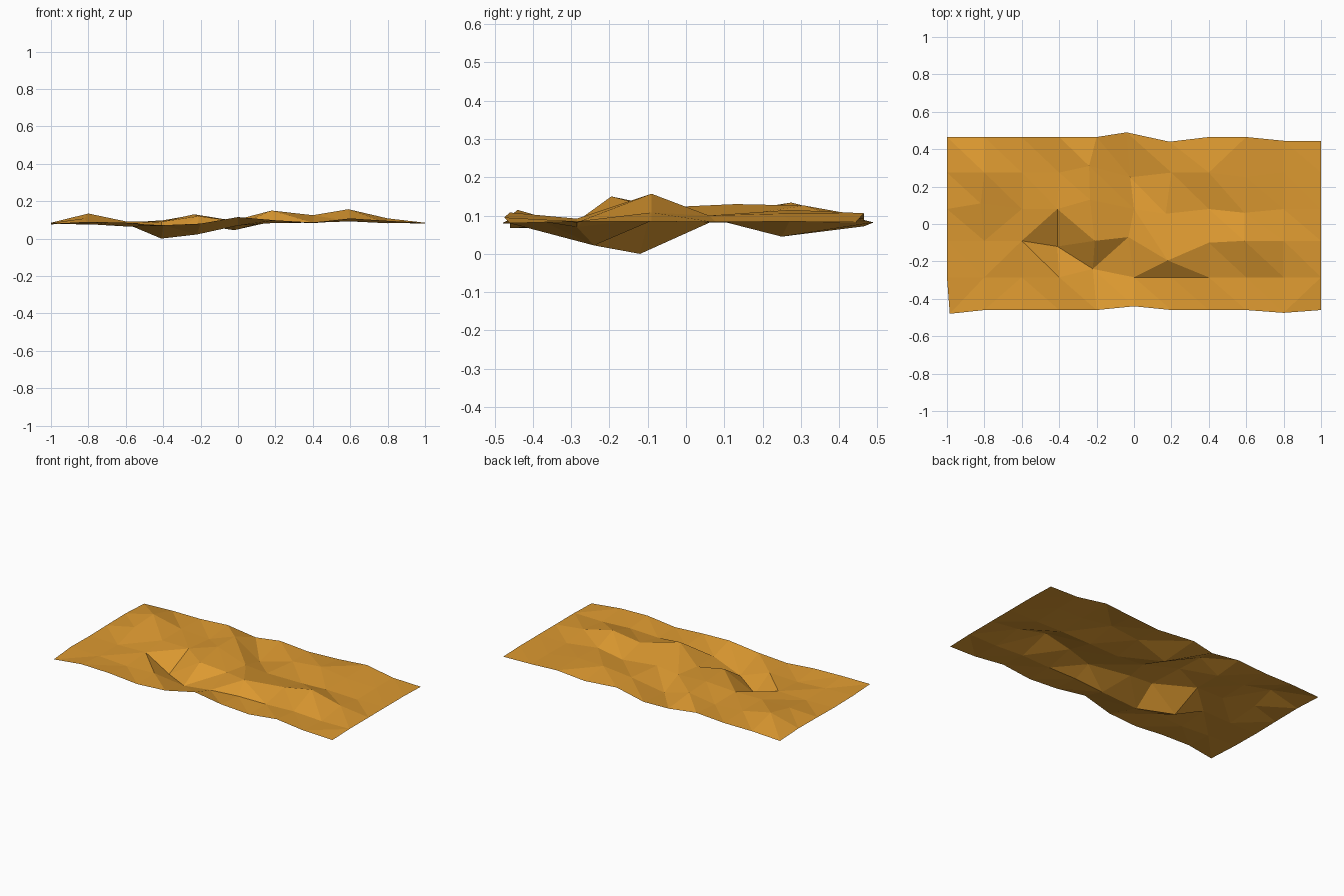
import bpy
import bmesh

COLUMNS = 11
STEP = 0.2

default_cube = bpy.data.objects.get("Cube")
if default_cube:
    bpy.data.objects.remove(default_cube, do_unlink=True)

# Ochre earth colour
ochre = bpy.data.materials.new("ochre_earth")
ochre.use_nodes = True
colour = (0.72, 0.32, 0.03, 1.0)
ochre.diffuse_color = colour
ochre.node_tree.nodes["Principled BSDF"].inputs["Base Color"].default_value = colour

# Depth of each strip of ground, front to back
strip_depths = [-0.46, -0.285, -0.09, 0.08, 0.275, 0.465]

# Relief of each strip from right to left, in thousandths
relief = [
    [80, 90, 85, 68, 80, 115, 98, 86, 108, 95, 80],
    [83, 77, 65, 72, 22, 70, 84, 85, 92, 82, 85],
    [80, 75, 80, 0, 120, 95, 150, 125, 157, 108, 85],
    [83, 108, 92, 90, 130, 92, 95, 82, 100, 82, 85],
    [85, 134, 92, 80, 126, 45, 95, 115, 105, 85, 85],
    [76, 85, 85, 98, 72, 82, 95, 90, 106, 85, 80],
]

# Uneven points: (column, strip) -> sideways and depth shift
shifts = {
    (4, 1): (-0.02, 0.045), (3, 2): (-0.01, -0.03),
    (4, 2): (-0.01, 0.0), (5, 2): (-0.03, 0.02),
    (6, 2): (-0.02, -0.105), (7, 2): (0.0, -0.01),
    (8, 2): (-0.01, 0.0), (3, 3): (-0.01, 0.0),
    (4, 3): (-0.035, 0.05), (6, 3): (-0.03, -0.025),
    (8, 3): (-0.01, -0.02), (1, 3): (-0.02, 0.03),
    (4, 4): (-0.04, 0.035), (5, 4): (-0.02, -0.025),
    (8, 4): (0.0, -0.025), (5, 5): (-0.04, 0.025),
    (6, 5): (-0.01, -0.025), (9, 5): (0.0, -0.02),
    (10, 5): (0.0, -0.02), (0, 0): (0.015, -0.02),
    (5, 0): (0.0, 0.02), (9, 0): (0.0, -0.015),
}

# Cells whose fold runs from front right to back left
rising_folds = {(0, 0), (1, 0), (9, 0), (1, 1), (4, 1),
                (5, 1), (1, 2), (2, 2), (7, 4)}


def ground_point(mesh, column, strip):
    """Place one corner of the ground sheet."""
    dx, dy = shifts.get((column, strip), (0.0, 0.0))
    x = column * STEP - 1 + dx
    y = strip_depths[strip] + dy
    return mesh.verts.new((x, y, relief[strip][column] / 1000))


# Faceted ground sheet
bm = bmesh.new()
grid = [[ground_point(bm, c, s) for c in range(COLUMNS)]
        for s in range(len(strip_depths))]
for s in range(len(strip_depths) - 1):
    for c in range(COLUMNS - 1):
        a, b = grid[s][c], grid[s][c + 1]
        d, e = grid[s + 1][c], grid[s + 1][c + 1]
        if (c, s) in rising_folds:
            triangles = [(a, b, e), (a, e, d)]
        else:
            triangles = [(a, b, d), (b, e, d)]
        for corners in triangles:
            bm.faces.new(corners).smooth = False

sheet = bpy.data.meshes.new("rough_ground")
bm.to_mesh(sheet)
bm.free()
sheet.materials.append(ochre)
ground = bpy.data.objects.new("rough_ground", sheet)
bpy.context.scene.collection.objects.link(ground)
